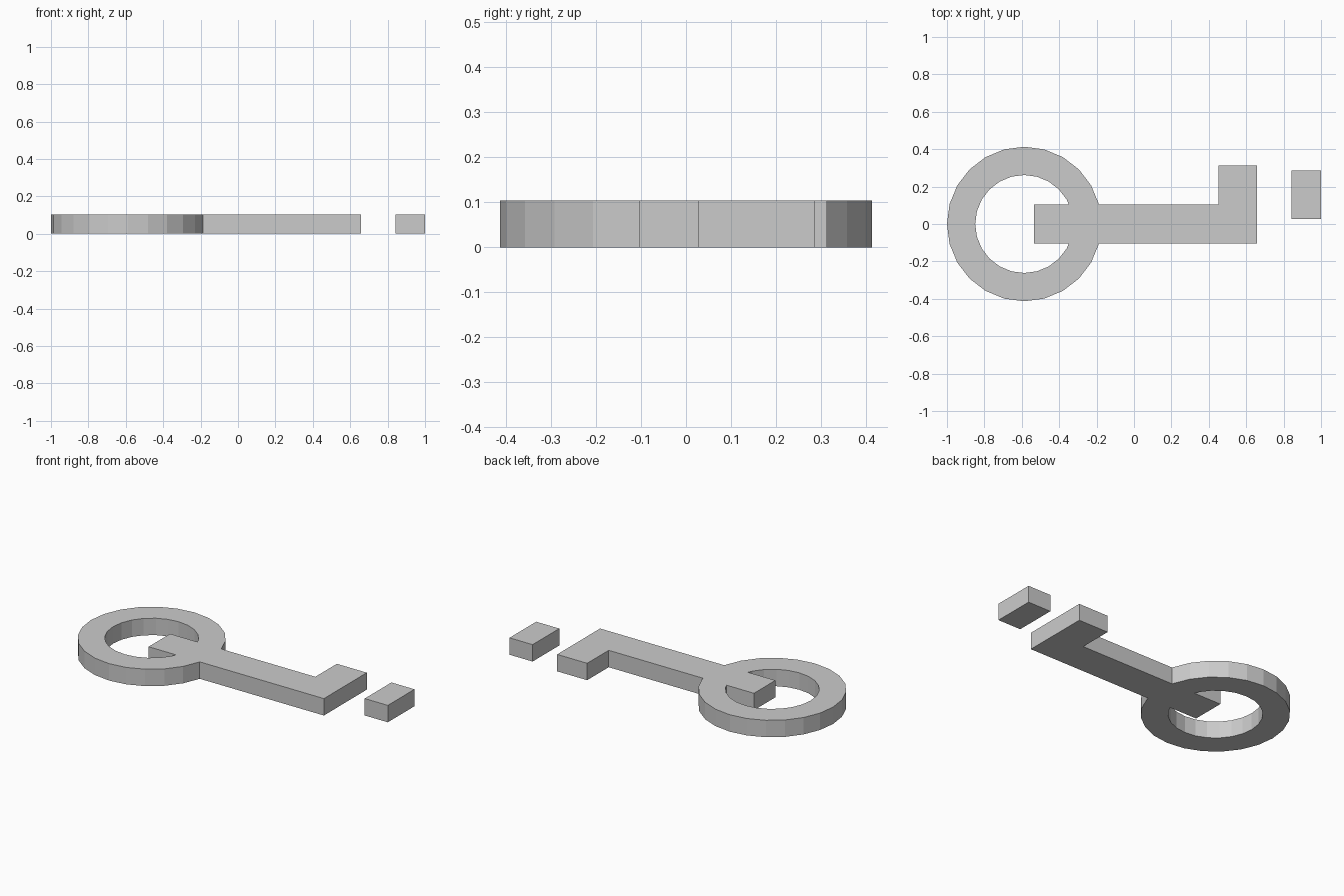
import bpy, bmesh
from math import cos, sin, tau

if "Cube" in bpy.data.objects:
    bpy.data.objects.remove(bpy.data.objects["Cube"])

HEIGHT = 0.104


def extruded(name, outline):
    """Flat outline (counter-clockwise) raised to the key's thickness."""
    bm = bmesh.new()
    face = bm.faces.new([bm.verts.new((x, y, 0)) for x, y in outline])
    top = bmesh.ops.extrude_face_region(bm, geom=[face])["geom"]
    bmesh.ops.translate(bm, vec=(0, 0, HEIGHT),
                        verts=[v for v in top if isinstance(v, bmesh.types.BMVert)])
    bmesh.ops.recalc_face_normals(bm, faces=bm.faces)
    return to_object(name, bm)


def ring(name, cx, outer, inner, sides):
    """Square-section ring: four loops joined around the hole."""
    bm = bmesh.new()
    section = [(outer, 0), (outer, HEIGHT), (inner, HEIGHT), (inner, 0)]
    loops = [[bm.verts.new((cx + r * cos(tau * i / sides), r * sin(tau * i / sides), z))
              for r, z in section] for i in range(sides)]
    for i in range(sides):
        a, b = loops[i], loops[(i + 1) % sides]
        for j in range(4):
            k = (j + 1) % 4
            bm.faces.new((a[j], b[j], b[k], a[k]))
    bmesh.ops.recalc_face_normals(bm, faces=bm.faces)
    return to_object(name, bm)


def to_object(name, bm):
    mesh = bpy.data.meshes.new(name)
    bm.to_mesh(mesh)
    bm.free()
    obj = bpy.data.objects.new(name, mesh)
    bpy.context.collection.objects.link(obj)
    return obj


# Key: round handle fused with the L-shaped shaft
key = ring("key_handle_and_shaft", -0.587, 0.413, 0.262, 24)
shaft = extruded("shaft", [(-0.535, -0.104), (0.657, -0.104), (0.657, 0.313),
                           (0.453, 0.313), (0.453, 0.104), (-0.535, 0.104)])
union = key.modifiers.new("fuse_shaft", "BOOLEAN")
union.operation = "UNION"
union.solver = "EXACT"
union.object = shaft
bpy.context.view_layer.objects.active = key
bpy.ops.object.modifier_apply(modifier=union.name)
bpy.data.objects.remove(shaft)

# Separate tooth block beyond the end of the shaft
extruded("tooth_block", [(0.843, 0.027), (1.0, 0.027), (1.0, 0.286), (0.843, 0.286)])
